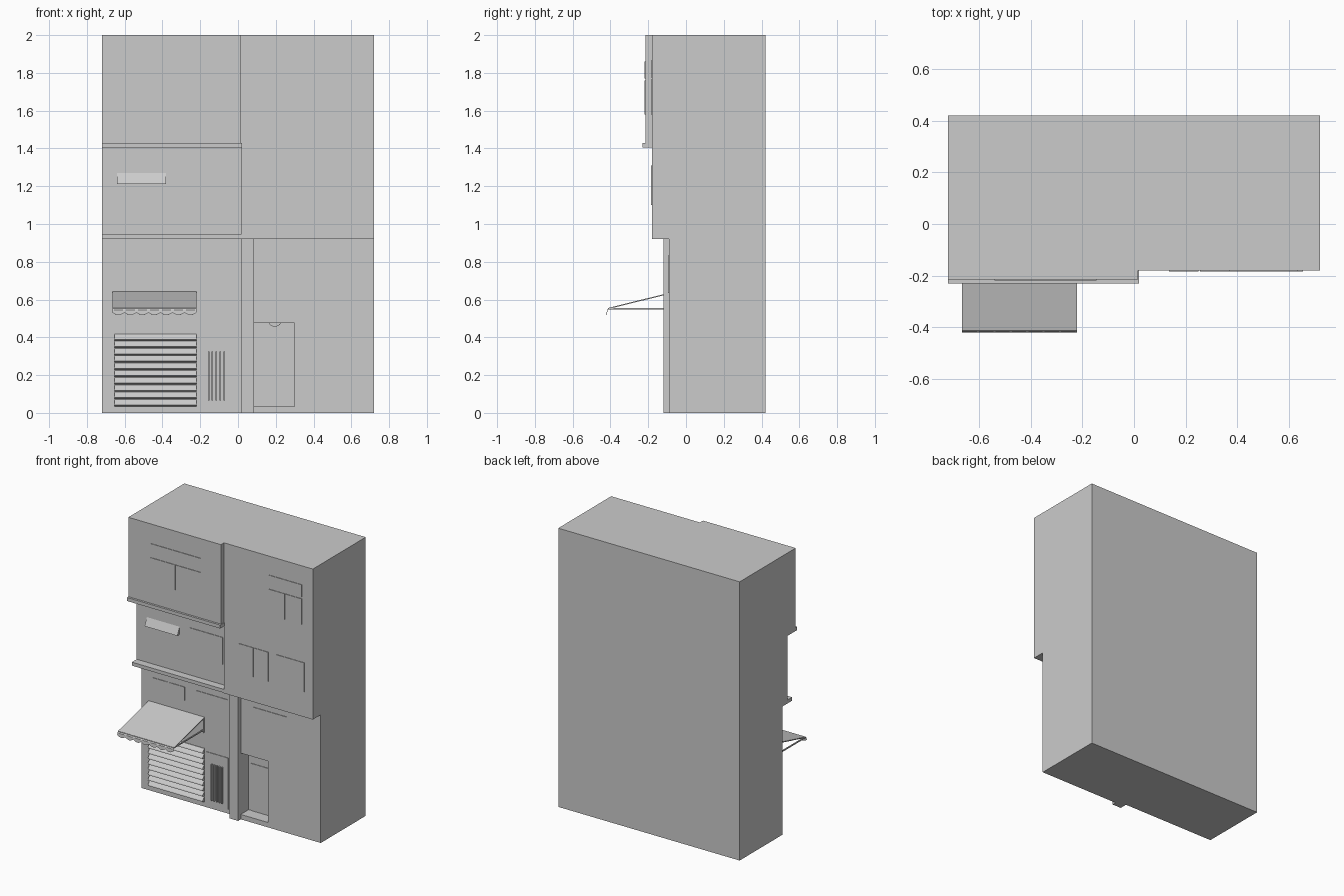
import bpy, bmesh, math

if "Cube" in bpy.data.objects:
    bpy.data.objects.remove(bpy.data.objects["Cube"])


def mesh_object(name, verts, faces):
    me = bpy.data.meshes.new(name)
    me.from_pydata(verts, [], faces)
    bm = bmesh.new()
    bm.from_mesh(me)
    bmesh.ops.recalc_face_normals(bm, faces=bm.faces)
    bm.to_mesh(me)
    bm.free()
    ob = bpy.data.objects.new(name, me)
    bpy.context.collection.objects.link(ob)
    return ob


def prism(name, profile, x0, x1):
    """Extrude a closed (y, z) profile along x."""
    n = len(profile)
    verts = [(x, y, z) for x in (x0, x1) for y, z in profile]
    faces = [tuple(range(n)), tuple(range(n, 2 * n))]
    faces += [(i, (i + 1) % n, n + (i + 1) % n, n + i) for i in range(n)]
    return mesh_object(name, verts, faces)


def box(name, x0, x1, y0, y1, z0, z1):
    return prism(name, [(y0, z0), (y1, z0), (y1, z1), (y0, z1)], x0, x1)


def boolean(target, other, operation):
    mod = target.modifiers.new(operation.lower(), 'BOOLEAN')
    mod.operation = operation
    mod.solver = 'EXACT'
    mod.object = other
    bpy.context.view_layer.objects.active = target
    bpy.ops.object.modifier_apply(modifier=mod.name)
    bpy.data.objects.remove(other, do_unlink=True)


BACK, SPLIT, W = 0.42, 0.015, 0.72

# Wall mass: stepped left and right facades joined into one solid
walls = prism("walls", [(BACK, 0), (-0.065, 0), (-0.065, 0.92), (-0.12, 0.92),
                        (-0.12, 1.41), (-0.215, 1.41), (-0.215, 2), (BACK, 2)], -W, SPLIT)
right = prism("right_mass", [(BACK, 0), (-0.09, 0), (-0.09, 0.92),
                             (-0.18, 0.92), (-0.18, 2), (BACK, 2)], SPLIT, W)
boolean(walls, right, 'UNION')

# Door recess
DOOR_Y = 0.0
boolean(walls, box("recess_cutter", 0.085, 0.30, -0.2, DOOR_Y, 0.035, 0.475), 'DIFFERENCE')

# Pillar and floor ledges
box("pillar", SPLIT, 0.085, -0.12, -0.08, 0, 0.92)
box("upper_ledge", -W, 0.02, -0.23, -0.11, 1.405, 1.43)
box("middle_ledge", -W, SPLIT, -0.175, -0.06, 0.92, 0.945)


# Thin panes lying on the walls
def panes(name, y, x0, x1, z0, z1, cols=2, transom=None, gap=0.006):
    rows = [(z0, z1)] if transom is None else [(z0, transom - gap), (transom + gap, z1)]
    for r, (a, b) in enumerate(rows):
        n = cols if r == 0 else 1
        step = (x1 - x0) / n
        for c in range(n):
            box(f"{name}_pane", x0 + c * step, x0 + (c + 1) * step - gap,
                y - 0.004, y + 0.002, a, b)


panes("upper_left_window", -0.215, -0.54, -0.14, 1.58, 1.86, 2, 1.765)
panes("upper_right_window", -0.18, 0.37, 0.64, 1.58, 1.865, 2, 1.77)
panes("middle_right_window", -0.18, 0.135, 0.375, 1.10, 1.31)
panes("middle_far_window", -0.18, 0.425, 0.66, 1.10, 1.31, 1)
panes("middle_left_window", -0.12, -0.295, -0.03, 1.09, 1.285, 1)
panes("shop_window_left", -0.065, -0.635, -0.37, 0.72, 0.817)
panes("shop_window_right", -0.065, -0.286, -0.03, 0.72, 0.817)
panes("lower_right_window", -0.09, 0.18, 0.46, 0.635, 0.833, 1)
panes("side_door", -0.065, -0.21, -0.025, 0.03, 0.40, 1)
panes("front_door", DOOR_Y, 0.105, 0.285, 0.036, 0.44, 1, 0.38)

# Small sloped hood on the middle floor
prism("window_hood", [(-0.115, 1.28), (-0.145, 1.213), (-0.115, 1.213)], -0.64, -0.38)

# Roller shutter with sawtooth slats
n, z0, z1 = 10, 0.035, 0.42
h = (z1 - z0) / n
profile = [(-0.05, z1), (-0.05, z0)]
for i in range(n):
    z = z0 + i * h
    profile += [(-0.068, z), (-0.088, z + h * 0.2), (-0.086, z + h * 0.4), (-0.068, z + h * 0.95)]
prism("shutter", profile, -0.655, -0.22)

# Grille bars on the side door
for i in range(5):
    x = -0.156 + i * 0.0205
    box("grille_bar", x - 0.004, x + 0.004, -0.082, -0.06, 0.065, 0.325)

# Half round lamp under the recess ceiling
arc = [(0.195 + 0.03 * math.cos(a), 0.475 - 0.018 * math.sin(a))
       for a in (math.pi * k / 8 for k in range(9))]
lamp = [(x, y, z) for y in (-0.06, -0.02) for x, z in arc]
mesh_object("door_lamp", lamp, [tuple(range(9)), tuple(range(9, 18))]
            + [(i, (i + 1) % 9, 9 + (i + 1) % 9, 9 + i) for i in range(9)])

# Awning cloth
AX0, AX1 = -0.665, -0.22
prism("awning_cloth", [(-0.06, 0.643), (-0.41, 0.556), (-0.41, 0.55), (-0.06, 0.637)], AX0, AX1)

# Scalloped valance curving off the front edge
scallops, seg = 7, 8
verts, faces = [], []
total = scallops * seg
for i in range(total + 1):
    x = AX0 + (AX1 - AX0) * i / total
    drop = 0.024 + 0.013 * math.sin(math.pi * (i % seg) / seg)
    verts += [(x, -0.408, 0.555), (x, -0.417, 0.545), (x, -0.419, 0.555 - drop)]
    if i:
        b = 3 * i
        faces += [(b - 3, b, b + 1, b - 2), (b - 2, b + 1, b + 2, b - 1)]
valance = mesh_object("awning_valance", verts, faces)
mod = valance.modifiers.new("thickness", 'SOLIDIFY')
mod.thickness = 0.002
mod.offset = 0

# Awning arms, front rail and wall brackets
for x in (AX0 + 0.006, AX1 - 0.006):
    box("awning_arm", x - 0.004, x + 0.004, -0.41, -0.06, 0.547, 0.555)
    box("awning_bracket", x - 0.004, x + 0.004, -0.072, -0.06, 0.53, 0.64)
box("awning_rail", AX0, AX1, -0.412, -0.404, 0.547, 0.555)
